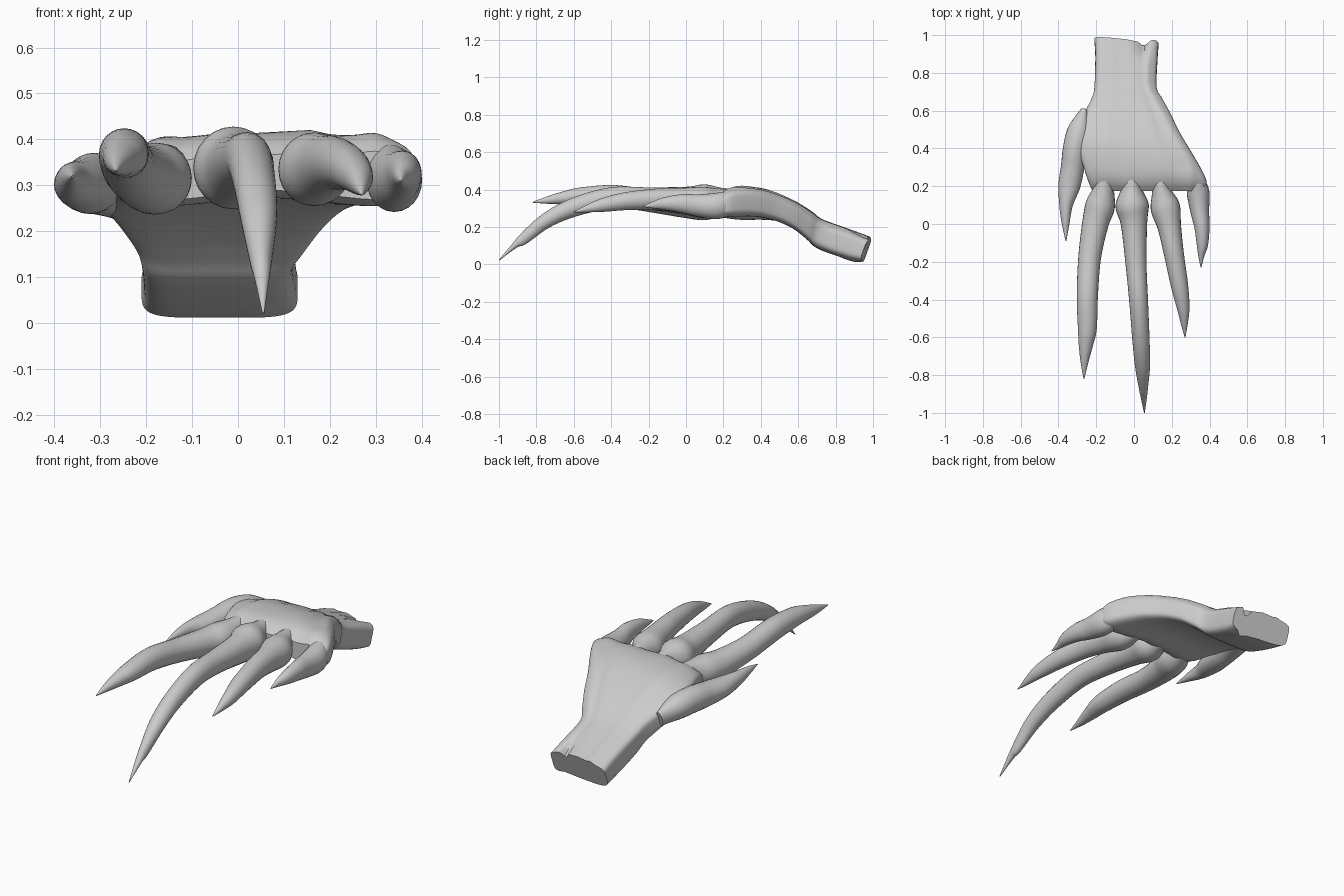
import bpy, bmesh, math
from mathutils import Vector

skin = bpy.data.materials.new("grey_skin")
skin.diffuse_color = (0.6, 0.6, 0.6, 1)


def spline(rows, steps):
    """Catmull-Rom resampling of rows of numbers."""
    out = []
    for i in range(len(rows) - 1):
        a, b, c, d = (rows[max(0, min(len(rows) - 1, i + k))] for k in (-1, 0, 1, 2))
        for s in range(steps):
            t = s / steps
            out.append([0.5 * (2 * q + (r - p) * t + (2 * p - 5 * q + 4 * r - w) * t * t
                               + (3 * q - p - 3 * r + w) * t ** 3)
                        for p, q, r, w in zip(a, b, c, d)])
    return out + [list(rows[-1])]


def loft(name, rings, angle):
    """Skin a list of closed rings and cap both ends."""
    bm = bmesh.new()
    rows = [[bm.verts.new(p) for p in ring] for ring in rings]
    n = len(rows[0])
    for a, b in zip(rows, rows[1:]):
        for i in range(n):
            j = (i + 1) % n
            bm.faces.new((a[i], a[j], b[j], b[i]))
    for row in (rows[0], rows[-1]):
        bm.faces.new(row)
    bmesh.ops.recalc_face_normals(bm, faces=bm.faces)
    me = bpy.data.meshes.new(name)
    bm.to_mesh(me)
    bm.free()
    me.materials.append(skin)
    ob = bpy.data.objects.new(name, me)
    bpy.context.collection.objects.link(ob)
    bpy.ops.object.select_all(action='DESELECT')
    ob.select_set(True)
    bpy.context.view_layer.objects.active = ob
    bpy.ops.object.shade_smooth_by_angle(angle=math.radians(angle))


def bump(x, centre, width):
    return math.exp(-((x - centre) / width) ** 2)


def power(v, e):
    return math.copysign(abs(v) ** e, v)


# Palm and wrist: y, left x, right x, bottom z, top z
palm = [(0.96, -0.21, 0.13, 0.012, 0.145), (0.88, -0.205, 0.125, 0.03, 0.175),
        (0.72, -0.21, 0.12, 0.085, 0.235), (0.66, -0.225, 0.15, 0.13, 0.28),
        (0.58, -0.265, 0.195, 0.185, 0.335), (0.48, -0.30, 0.245, 0.225, 0.383),
        (0.38, -0.29, 0.305, 0.245, 0.41), (0.28, -0.26, 0.362, 0.245, 0.418),
        (0.22, -0.24, 0.385, 0.245, 0.405), (0.175, -0.22, 0.375, 0.26, 0.375)]
rings = []
for y, xl, xr, zb, zt in spline(palm, 5):
    ring = []
    wrist = min(1, max(0, (y - 0.5) / 0.3))
    end = min(1, max(0, (y - 0.84) / 0.12))
    hand = min(1, max(0, (0.72 - y) / 0.4))
    for k in range(72):
        a = 2 * math.pi * k / 72
        u, v = power(math.cos(a), 0.42), power(math.sin(a), 0.42)
        x = (xl + xr) / 2 + (xr - xl) / 2 * u
        z = (zb + zt) / 2 + (zt - zb) / 2 * v
        yy = y + 0.33 * wrist * (z - (zb + zt) / 2)
        if v > 0:  # tendons fan out from the wrist to the knuckles
            for c0, c1 in ((-0.12, -0.17), (-0.04, 0.0), (0.02, 0.15), (0.07, 0.30)):
                z += 0.011 * v * bump(x, c0 + (c1 - c0) * hand, 0.022 + 0.015 * hand)
            z -= 0.008 * v
            z -= 0.05 * hand * v * max(0, -u - 0.4)
            z -= 0.035 * end * v * bump(x, 0.05, 0.025)
        else:      # hollow of the palm
            z += 0.03 * hand * -v * bump(u, 0, 0.6)
        # slanted, notched cut at the wrist
        yy += end * (-0.10 * (x + 0.08) + 0.015 * bump(x, 0.11, 0.03)
                     - 0.025 * bump(x, 0.05, 0.025))
        ring.append((x, yy, z))
    rings.append(ring)
loft("palm", rings, 50)


def finger(name, rows):
    """Tapering tube through rows of x, y, z, side radius, vertical radius."""
    pts = spline(rows, 6)
    rings = []
    for i, (x, y, z, rx, rz) in enumerate(pts):
        a, b = pts[max(0, i - 1)], pts[min(len(pts) - 1, i + 1)]
        t = (Vector(b[:3]) - Vector(a[:3])).normalized()
        side = t.cross(Vector((0, 0, 1))).normalized()
        up = side.cross(t)
        rings.append([Vector((x, y, z))
                      + side * max(rx, 0.002) * math.cos(2 * math.pi * k / 24)
                      + up * max(rz, 0.002) * math.sin(2 * math.pi * k / 24)
                      for k in range(24)])
    loft(name, rings, 50)


finger("thumb", [(-0.265, 0.60, 0.265, 0.02, 0.04), (-0.29, 0.50, 0.295, 0.06, 0.062),
                 (-0.312, 0.40, 0.305, 0.064, 0.066), (-0.325, 0.30, 0.30, 0.062, 0.062),
                 (-0.343, 0.20, 0.302, 0.058, 0.052), (-0.360, 0.10, 0.31, 0.036, 0.04),
                 (-0.362, 0.0, 0.318, 0.02, 0.022), (-0.36, -0.09, 0.32, 0.002, 0.002)])
finger("index_finger", [(-0.155, 0.26, 0.33, 0.05, 0.06), (-0.16, 0.19, 0.325, 0.055, 0.065),
                        (-0.178, 0.10, 0.315, 0.078, 0.078), (-0.205, 0.0, 0.318, 0.07, 0.07),
                        (-0.235, -0.18, 0.338, 0.06, 0.06), (-0.247, -0.38, 0.366, 0.056, 0.058),
                        (-0.247, -0.55, 0.365, 0.05, 0.048), (-0.255, -0.64, 0.357, 0.038, 0.037),
                        (-0.262, -0.73, 0.345, 0.021, 0.022), (-0.265, -0.82, 0.332, 0.002, 0.002)])
finger("middle_finger", [(-0.015, 0.28, 0.34, 0.05, 0.06), (-0.013, 0.19, 0.34, 0.055, 0.07),
                         (-0.01, 0.10, 0.338, 0.088, 0.09), (0.0, 0.0, 0.34, 0.07, 0.075),
                         (0.01, -0.2, 0.352, 0.056, 0.06), (0.024, -0.40, 0.355, 0.05, 0.057),
                         (0.036, -0.60, 0.305, 0.046, 0.05), (0.045, -0.75, 0.232, 0.04, 0.04),
                         (0.05, -0.87, 0.135, 0.024, 0.03), (0.052, -0.915, 0.102, 0.017, 0.016),
                         (0.055, -1.0, 0.022, 0.002, 0.002)])
finger("ring_finger", [(0.14, 0.26, 0.34, 0.045, 0.06), (0.145, 0.18, 0.34, 0.05, 0.065),
                       (0.165, 0.09, 0.335, 0.078, 0.08), (0.188, -0.02, 0.342, 0.062, 0.068),
                       (0.21, -0.15, 0.348, 0.053, 0.058), (0.24, -0.32, 0.338, 0.046, 0.048),
                       (0.26, -0.44, 0.318, 0.034, 0.037), (0.266, -0.52, 0.30, 0.02, 0.022),
                       (0.27, -0.6, 0.28, 0.002, 0.002)])
finger("little_finger", [(0.32, 0.28, 0.33, 0.035, 0.055), (0.33, 0.22, 0.325, 0.05, 0.065),
                         (0.34, 0.16, 0.312, 0.06, 0.07), (0.348, 0.07, 0.315, 0.05, 0.06),
                         (0.36, -0.02, 0.325, 0.04, 0.05), (0.362, -0.11, 0.325, 0.03, 0.035),
                         (0.356, -0.17, 0.318, 0.016, 0.02), (0.355, -0.23, 0.31, 0.002, 0.002)])
